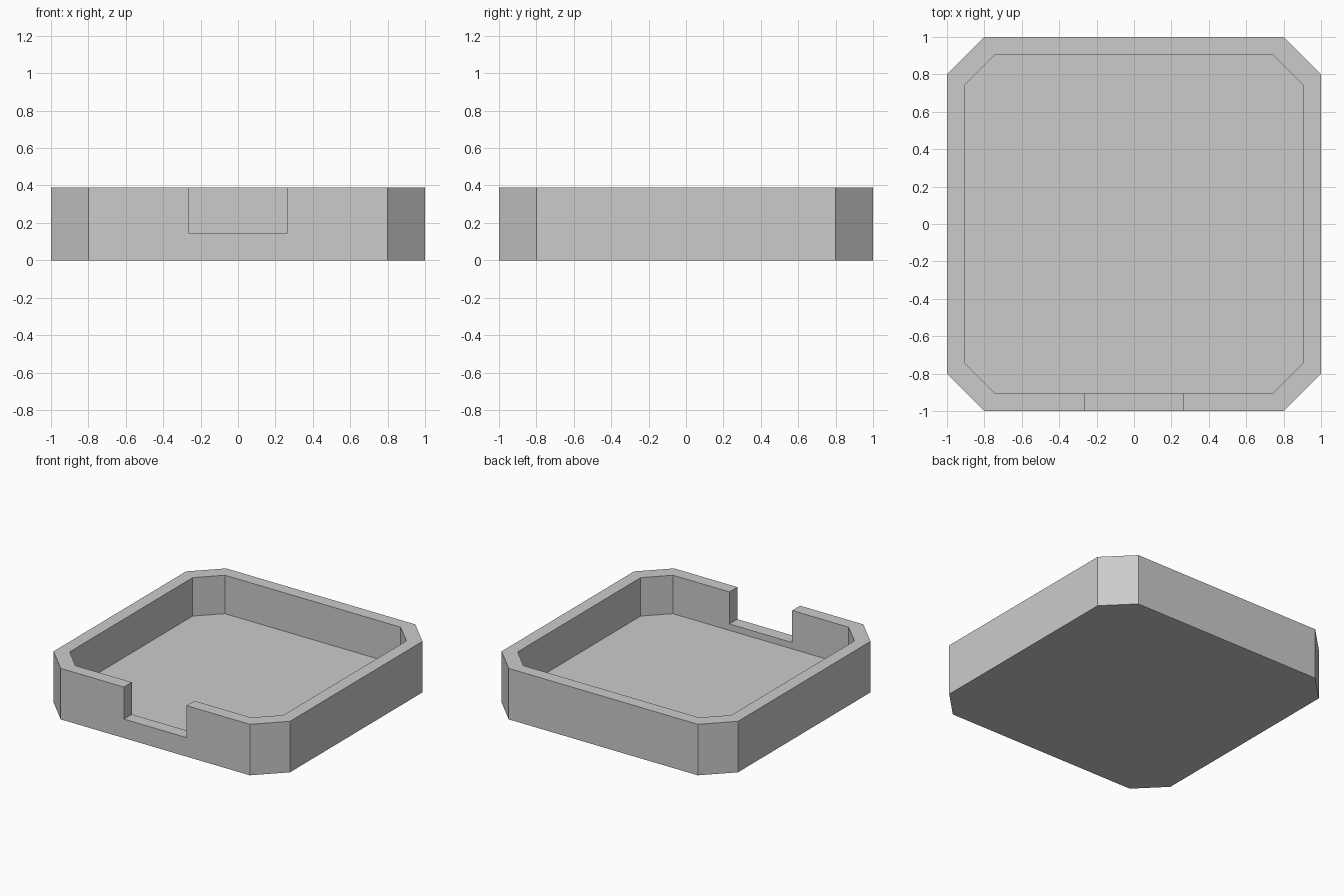
import bpy
import bmesh

if "Cube" in bpy.data.objects:
    bpy.data.objects.remove(bpy.data.objects["Cube"], do_unlink=True)

HEIGHT = 0.39
FLOOR = 0.096
SILL = 0.145

grey = bpy.data.materials.new("light grey")
grey.use_nodes = True
grey.diffuse_color = (0.6, 0.6, 0.6, 1)
grey.node_tree.nodes["Principled BSDF"].inputs["Base Color"].default_value = grey.diffuse_color


def prism(name, outline, bottom, top):
    """Extrude a flat outline from bottom to top."""
    bm = bmesh.new()
    base = bm.faces.new([bm.verts.new((x, y, bottom)) for x, y in outline])
    grown = bmesh.ops.extrude_face_region(bm, geom=[base])["geom"]
    bmesh.ops.translate(bm, vec=(0, 0, top - bottom),
                        verts=[v for v in grown if isinstance(v, bmesh.types.BMVert)])
    bmesh.ops.recalc_face_normals(bm, faces=bm.faces)
    mesh = bpy.data.meshes.new(name)
    bm.to_mesh(mesh)
    bm.free()
    mesh.materials.append(grey)
    obj = bpy.data.objects.new(name, mesh)
    bpy.context.collection.objects.link(obj)
    return obj


def octagon(half, flat):
    """Square outline with its four corners cut off."""
    return [(flat, -half), (half, -flat), (half, flat), (flat, half),
            (-flat, half), (-half, flat), (-half, -flat), (-flat, -half)]


def cut(target, cutter):
    """Subtract a hidden cutter from the target."""
    cutter.hide_render = True
    cutter.hide_set(True)
    cutter.display_type = 'WIRE'
    mod = target.modifiers.new(cutter.name, 'BOOLEAN')
    mod.operation = 'DIFFERENCE'
    mod.solver = 'EXACT'
    mod.object = cutter
    bpy.context.view_layer.objects.active = target
    bpy.ops.object.modifier_apply(modifier=mod.name)
    bpy.data.objects.remove(cutter, do_unlink=True)


# Solid tray body with chamfered corners
tray = prism("tray", octagon(1, 0.8), 0, HEIGHT)

# Hollow interior
cut(tray, prism("pocket_cutter", octagon(0.904, 0.743), FLOOR, HEIGHT + 0.1))

# Opening in the front wall, leaving a low sill
w = 0.265
cut(tray, prism("notch_cutter", [(-w, -1.1), (w, -1.1), (w, -0.8), (-w, -0.8)], SILL, HEIGHT + 0.1))
